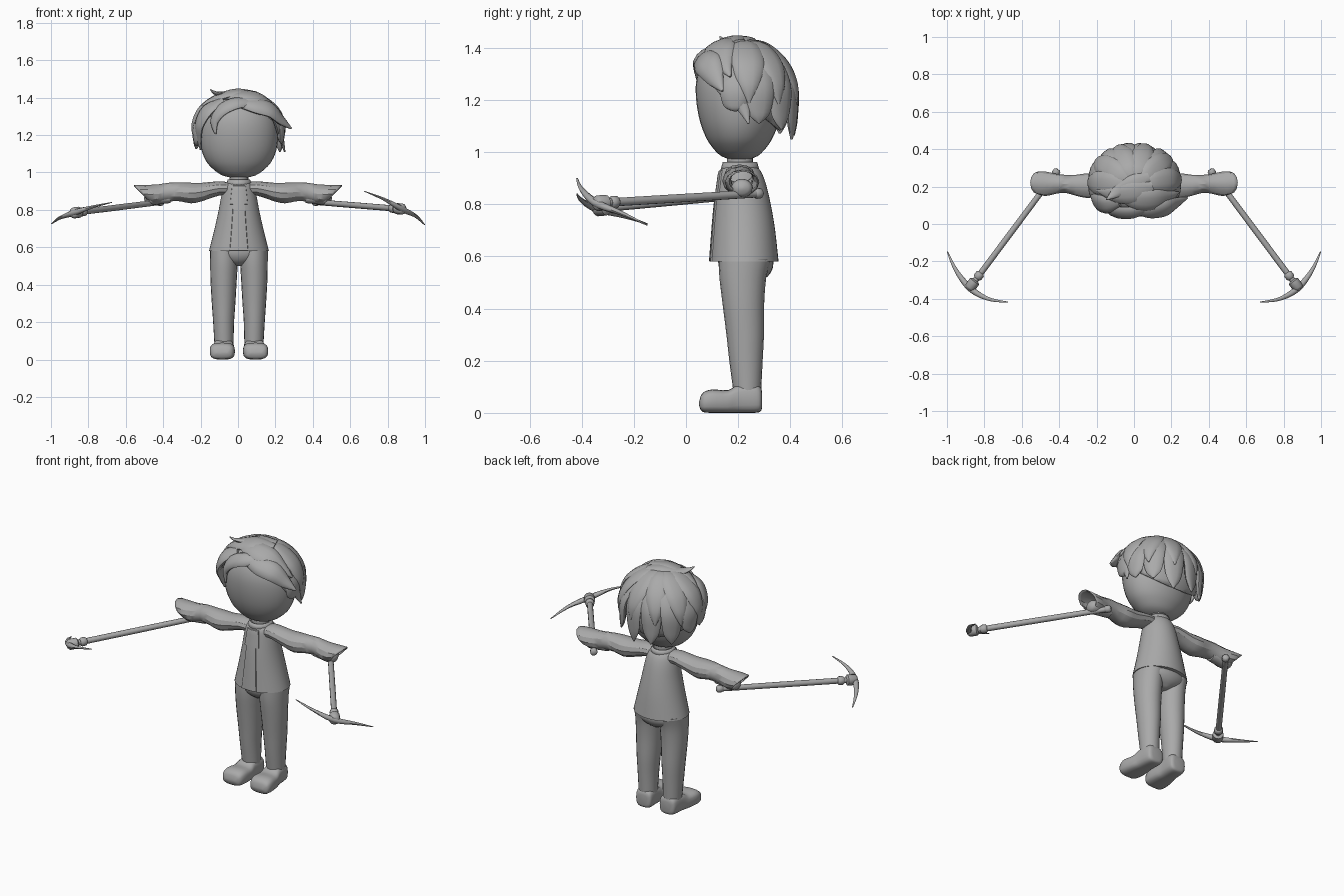
import bpy, bmesh, math
from math import sin, cos, radians, pi
from mathutils import Vector

cube = bpy.data.objects.get("Cube")
if cube:
    bpy.data.objects.remove(cube, do_unlink=True)

clay = bpy.data.materials.new("clay grey")
clay.use_nodes = True
clay.diffuse_color = (0.4, 0.4, 0.4, 1)
clay.node_tree.nodes["Principled BSDF"].inputs["Base Color"].default_value = (0.4, 0.4, 0.4, 1)


def finish(name, bm, angle=40):
    bmesh.ops.recalc_face_normals(bm, faces=bm.faces)
    mesh = bpy.data.meshes.new(name)
    bm.to_mesh(mesh)
    bm.free()
    mesh.materials.append(clay)
    mesh.shade_smooth()
    mesh.set_sharp_from_angle(angle=radians(angle))
    obj = bpy.data.objects.new(name, mesh)
    bpy.context.collection.objects.link(obj)
    return obj


def spline(rows, k):
    """Catmull-Rom through rows of any length."""
    out = []
    last = len(rows) - 1
    for i in range(last):
        a, b, c, d = (rows[max(0, min(last, i + j))] for j in (-1, 0, 1, 2))
        for s in range(k):
            t = s / k
            out.append([0.5 * (2 * q + (r - p) * t + (2 * p - 5 * q + 4 * r - w) * t * t
                               + (3 * q - p - 3 * r + w) * t ** 3)
                        for p, q, r, w in zip(a, b, c, d)])
    return out + [list(rows[-1])]


def ring(c, u, v, n, power=1.0):
    def f(x):
        return math.copysign(abs(x) ** power, x)
    return [Vector(c) + Vector(u) * f(cos(2 * pi * i / n)) + Vector(v) * f(sin(2 * pi * i / n))
            for i in range(n)]


def loft_mesh(rings, cap=True):
    bm = bmesh.new()
    loops = [[bm.verts.new(p) for p in r] for r in rings]
    n = len(loops[0])
    for lo, hi in zip(loops, loops[1:]):
        for i in range(n):
            bm.faces.new((lo[i], lo[(i + 1) % n], hi[(i + 1) % n], hi[i]))
    if cap:
        bm.faces.new(loops[0])
        bm.faces.new(loops[-1])
    return bm


def column(rows, n=32, k=3, cap=True):
    """Upright loft; rows are x, y, z, half width, half depth."""
    return loft_mesh([ring(r[:3], (max(r[3], .002), 0, 0), (0, max(r[4], .002), 0), n)
                      for r in spline(rows, k)], cap)


def sweep(name, rows, n=10, k=5, ref=lambda p: Vector((0, 0, 1)), angle=50):
    """Sweep along a path; rows are x, y, z, half width, half thickness."""
    rows = spline(rows, k)
    pts = [Vector(r[:3]) for r in rows]
    rings = []
    for i, (p, r) in enumerate(zip(pts, rows)):
        t = (pts[min(i + 1, len(pts) - 1)] - pts[max(i - 1, 0)]).normalized()
        side = t.cross(ref(p)).normalized()
        rings.append(ring(p, side * max(r[3], .002), side.cross(t) * max(r[4], .002), n))
    return finish(name, loft_mesh(rings), angle)


# Head and neck
finish("head", column([(.005, .205, z, rx, ry) for z, rx, ry in (
    (.968, .02, .02), (.985, .09, .07), (1.02, .14, .105), (1.06, .175, .13), (1.12, .2, .152),
    (1.2, .21, .166), (1.28, .2, .165), (1.35, .16, .14), (1.4, .1, .09), (1.415, .02, .02))]))
finish("neck", column([(.005, .207, .92, .05, .05), (.005, .207, 1.0, .05, .05)], 20))
collar = finish("collar", column([(.005, .207, .93, .07, .075), (.005, .207, .962, .06, .066)], 20, 1, False))
collar.modifiers.new("thickness", "SOLIDIFY").thickness = .008

# Jacket body with a raised front placket
bm = column([(.005, .224, .58, .16, .131), (.005, .222, .7, .13, .12), (.005, .218, .8, .108, .107),
             (.005, .214, .88, .093, .092), (.005, .208, .93, .078, .077), (.005, .207, .955, .05, .052)], 40)
bmesh.ops.recalc_face_normals(bm, faces=bm.faces)
front = [f for f in bm.faces if abs(f.calc_center_median().x - .005) < .04
         and f.normal.y < -.7 and f.calc_center_median().z < .93]
bmesh.ops.inset_region(bm, faces=front, thickness=.003, depth=.005)
finish("jacket_body", bm, 35)

# Trousers
finish("hips", column([(.005, .23, .5, .02, .05), (.005, .23, .525, .1, .085),
                       (.005, .23, .56, .15, .104), (.005, .228, .6, .15, .105)]))
for s, side in ((1, "left"), (-1, "right")):
    finish(side + "_leg", column([(.005 + s * x, y, z, rx, ry) for x, y, z, rx, ry in (
        (.08, .235, .08, .051, .053), (.082, .23, .2, .056, .064), (.082, .227, .3, .063, .072),
        (.082, .22, .42, .07, .08), (.08, .218, .52, .074, .09), (.08, .226, .59, .075, .1))], 20))

    # Shoes, rounded boxes lofted from toe to heel
    shoe = spline([(.05, .03, .03, .04), (.062, .058, .005, .075), (.1, .067, 0, .09), (.16, .062, 0, .087),
                   (.2, .055, 0, .108), (.26, .053, 0, .112), (.285, .047, .005, .1), (.292, .03, .02, .08)], 3)
    finish(side + "_shoe", loft_mesh([
        ring((.005 + s * (.083 + .06 * (.2 - y)), y, max(0, (lo + hi) / 2)), (w, 0, 0),
             (0, 0, (hi - max(lo, 0)) / 2), 20, .65) for y, w, lo, hi in shoe]), 45)

    # Loose sleeves with a slanted open cuff; the last value leans the ring
    sleeve = [(.03, .205, .91, .05, .035, 0), (.1, .205, .915, .058, .038, 0), (.19, .205, .896, .06, .049, 0),
              (.25, .205, .89, .066, .055, 0), (.31, .207, .896, .056, .05, 0), (.37, .215, .895, .048, .05, 0),
              (.42, .215, .886, .054, .05, .01), (.475, .215, .883, .066, .05, .03), (.515, .22, .887, .06, .045, .04)]
    cuff = finish(side + "_sleeve", loft_mesh([
        ring((s * x, y, z), (0, a, 0), (s * lean, 0, b), 12)
        for x, y, z, a, b, lean in spline(sleeve, 2)], False), 30)
    cuff.modifiers.new("thickness", "SOLIDIFY").thickness = .006

    # Mitten hand gripping the handle
    finish(side + "_hand", loft_mesh([
        ring((s * x, .215, .862), (0, r, 0), (0, 0, r * .85), 16)
        for x, r in spline([(.36, .03), (.41, .036), (.46, .042), (.49, .034), (.502, .006)], 3)]), 60)

    # Pickaxe: handle, socket, pommel and curved head
    hub_z, high, low = (.805, .9, .72) if s > 0 else (.785, .84, .725)
    butt = Vector((s * .41, .285, .842))
    hub = Vector((s * .868, -.328, hub_z))

    def rod(name, spans):
        sweep(name, [(*butt.lerp(hub, t), r, r) for t, r in spans], 12, 1)
    rod(side + "_pick_handle", ((0, .015), (.5, .016), (1, .016)))
    rod(side + "_pick_pommel", ((-.01, .012), (0, .02), (.025, .02), (.035, .015)))
    rod(side + "_pick_ferrule", ((.89, .016), (.9, .024), (.93, .024), (.94, .018)))
    rod(side + "_pick_socket", ((.955, .018), (.965, .03), (1.02, .03), (1.035, .02)))
    sweep(side + "_pick_head", [
        (s * .675, -.418, high, .003, .002), (s * .78, -.4, hub_z + (high - hub_z) * .55, .01, .008),
        (s * .875, -.345, hub_z, .017, .016), (s * .95, -.25, hub_z + (low - hub_z) * .45, .011, .009),
        (s * .998, -.148, low, .003, .002)], 8, 5)

# Hair cap, cut on a slope from forehead to nape
CENTRE = Vector((.003, .215, 1.21))
SIZE = Vector((.225, .183, .213))
bm = bmesh.new()
bmesh.ops.create_uvsphere(bm, u_segments=32, v_segments=20, radius=1)
for v in bm.verts:
    v.co = CENTRE + v.co * SIZE
bmesh.ops.bisect_plane(bm, geom=bm.verts[:] + bm.edges[:] + bm.faces[:], plane_co=(0, .05, 1.345),
                       plane_no=(0, .85, 1), clear_inner=True)
cap = finish("hair_cap", bm, 60)
cap.modifiers.new("thickness", "SOLIDIFY").thickness = .015


def outward(p):
    return p - CENTRE


def lock(name, rows):
    sweep(name, rows, 10, 5, outward, 60)


def scalp_lock(name, az, path):
    """A lock on the scalp; path gives elevation, distance, width, thickness."""
    rows = []
    for elev, dist, w, th in path:
        e, a = radians(elev), radians(az)
        d = Vector((cos(e) * cos(a), cos(e) * sin(a), sin(e))) * SIZE * dist
        rows.append((*(CENTRE + d), w, th))
    lock(name, rows)


# Long under layer around the sides and back
for i, az in enumerate(range(-8, 200, 28)):
    back = max(0, sin(radians(az)))
    tip = -14 - 18 * back - (4 if i % 2 else 0)
    scalp_lock(f"long_lock_{i + 1}", az, [
        (75, .97, .03, .012), (45, 1, .06, .018), (12, 1.02 + .06 * back, .062, .02),
        (tip * .6, 1.03 + .13 * back, .045, .016), (tip, 1.05 + .27 * back, .004, .004)])

# Shorter top layer fanning out from the crown
for i, az in enumerate(range(8, 190, 34)):
    back = max(0, sin(radians(az)))
    scalp_lock(f"crown_lock_{i + 1}", az, [
        (84, 1, .02, .012), (62, 1.03, .055, .018), (35, 1.06, .062, .02),
        (12, 1.07 + .06 * back, .04, .016), (-6, 1.07 + .12 * back, .004, .004)])

# Fringe, side flicks and top tufts
lock("fringe_right", [(.08, .09, 1.375, .03, .015), (-.01, .062, 1.37, .042, .018),
                      (-.085, .06, 1.335, .042, .018), (-.125, .062, 1.275, .028, .014), (-.12, .055, 1.205, .004, .004)])
lock("fringe_left", [(.0, .08, 1.37, .025, .015), (.09, .07, 1.355, .05, .024), (.17, .085, 1.335, .055, .024),
                     (.23, .115, 1.28, .035, .018), (.285, .14, 1.235, .005, .005)])
lock("temple_right", [(-.08, .12, 1.385, .03, .015), (-.16, .105, 1.335, .055, .02),
                      (-.205, .12, 1.26, .05, .018), (-.208, .14, 1.19, .028, .012), (-.2, .16, 1.12, .004, .004)])
lock("temple_left", [(.12, .14, 1.37, .03, .015), (.195, .14, 1.31, .055, .02),
                     (.222, .18, 1.23, .045, .018), (.235, .22, 1.17, .025, .012), (.25, .24, 1.11, .004, .004)])
lock("top_sweep_left", [(-.08, .16, 1.405, .03, .012), (.02, .13, 1.412, .06, .02),
                        (.12, .13, 1.39, .06, .02), (.2, .15, 1.33, .03, .014), (.24, .17, 1.29, .004, .004)])
lock("top_sweep_right", [(.1, .2, 1.42, .03, .012), (.0, .17, 1.428, .06, .018),
                         (-.09, .16, 1.405, .05, .018), (-.16, .17, 1.375, .025, .012), (-.2, .18, 1.35, .004, .004)])
lock("top_tuft", [(.08, .25, 1.42, .03, .012), (.0, .22, 1.432, .045, .014),
                  (-.08, .18, 1.42, .035, .013), (-.12, .15, 1.425, .018, .009), (-.147, .13, 1.443, .003, .003)])
